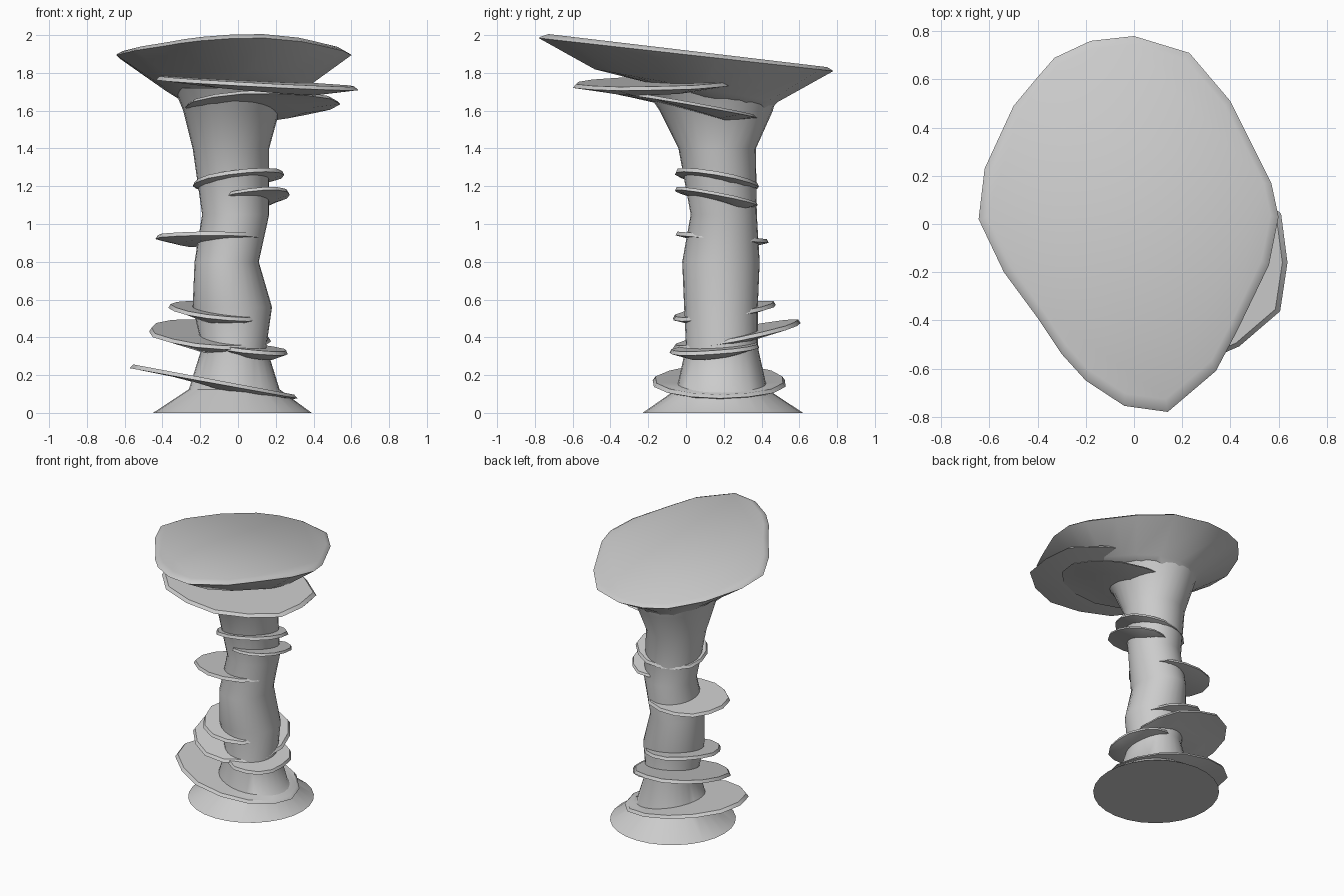
import bpy, bmesh, math, random

if "Cube" in bpy.data.objects:
    bpy.data.objects.remove(bpy.data.objects["Cube"])

random.seed(4)


def loft(name, rings, angle=40):
    """Skin a stack of equal-sized point rings, bottom to top, with closed ends."""
    bm = bmesh.new()
    loops = [[bm.verts.new(p) for p in ring] for ring in rings]
    n = len(loops[0])
    for a, b in zip(loops, loops[1:]):
        for i in range(n):
            j = (i + 1) % n
            bm.faces.new((a[i], a[j], b[j], b[i]))
    bm.faces.new(loops[0][::-1])
    bm.faces.new(loops[-1])
    bmesh.ops.recalc_face_normals(bm, faces=bm.faces)
    mesh = bpy.data.meshes.new(name)
    bm.to_mesh(mesh)
    bm.free()
    ob = bpy.data.objects.new(name, mesh)
    bpy.context.collection.objects.link(ob)
    bpy.ops.object.select_all(action='DESELECT')
    ob.select_set(True)
    bpy.context.view_layer.objects.active = ob
    bpy.ops.object.shade_smooth_by_angle(angle=math.radians(angle))
    return ob


def section(z, x0, x1, y0, y1, n=28):
    cx, cy, rx, ry = (x0 + x1) / 2, (y0 + y1) / 2, (x1 - x0) / 2, (y1 - y0) / 2
    return [(cx + rx * math.cos(t), cy + ry * math.sin(t), z)
            for t in (math.tau * i / n for i in range(n))]


# Leaning rock column with a flared foot
loft("column", [section(*s) for s in (
    (0.00, -0.45, 0.39, -0.23, 0.62),
    (0.125, -0.26, 0.22, -0.05, 0.43),
    (0.35, -0.19, 0.15, 0.00, 0.38),
    (0.56, -0.24, 0.18, -0.01, 0.38),
    (0.80, -0.23, 0.11, -0.02, 0.39),
    (1.05, -0.19, 0.165, 0.025, 0.375),
    (1.40, -0.24, 0.165, -0.04, 0.37),
    (1.60, -0.29, 0.22, -0.14, 0.46),
    (1.72, -0.34, 0.28, -0.22, 0.49))])

# Tilted table cap
outline = [(0.60, 0.03), (0.57, 0.17), (0.47, 0.37), (0.40, 0.51), (0.23, 0.71),
           (0, 0.78), (-0.18, 0.76), (-0.33, 0.69), (-0.40, 0.61), (-0.50, 0.49),
           (-0.62, 0.23), (-0.645, 0.02), (-0.54, -0.20), (-0.40, -0.39),
           (-0.30, -0.54), (-0.20, -0.65), (-0.04, -0.755), (0.14, -0.78),
           (0.34, -0.61), (0.43, -0.44), (0.56, -0.17)]


def cap_ring(scale, drop, cx=0, cy=0, tilt=0.112):
    return [(cx + x * scale, cy + y * scale, 1.897 - tilt * y - drop) for x, y in outline]


loft("cap", [cap_ring(0.42, 0.23, -0.02, 0.1), cap_ring(0.62, 0.165),
             cap_ring(1, 0), cap_ring(0.985, -0.008),
             [(x, y + 0.01, z) for x, y, z in cap_ring(0.945, -0.021)]])


# Thin tilted shelves: flat top, sharp rim, shallow tapered underside
def shelf(name, cx, cy, z, rx, ry, sx, sy, thick=0.05, n=14):
    wobble = [random.uniform(0.95, 1.02) for _ in range(n)]

    def ring(scale, dz):
        pts = []
        for i, w in enumerate(wobble):
            t = math.tau * i / n
            x, y = rx * w * math.cos(t), ry * w * math.sin(t)
            pts.append((cx + x * scale, cy + y * scale, z + sx * x + sy * y + dz))
        return pts
    loft(name, [ring(0.6, -0.6 * thick), ring(1, -0.1 * thick),
                ring(0.96, 0.3 * thick)])


for i, s in enumerate((
        (-0.12, 0.18, 0.16, 0.45, 0.37, -0.18, 0.0),
        (0.07, 0.15, 0.335, 0.20, 0.24, -0.10, 0.07),
        (-0.15, 0.27, 0.41, 0.33, 0.34, -0.08, 0.19),
        (-0.11, 0.20, 0.535, 0.26, 0.28, -0.10, 0.13),
        (-0.15, 0.19, 0.925, 0.29, 0.26, 0.0, -0.08),
        (0.09, 0.16, 1.14, 0.19, 0.23, 0.09, -0.18, 0.04),
        (0.0, 0.16, 1.235, 0.25, 0.23, 0.12, -0.17),
        (0.12, 0.0, 1.63, 0.42, 0.39, 0.02, -0.17, 0.04),
        (0.105, -0.16, 1.74, 0.55, 0.46, -0.05, 0.02)), 1):
    shelf(f"shelf_{i}", *s)
